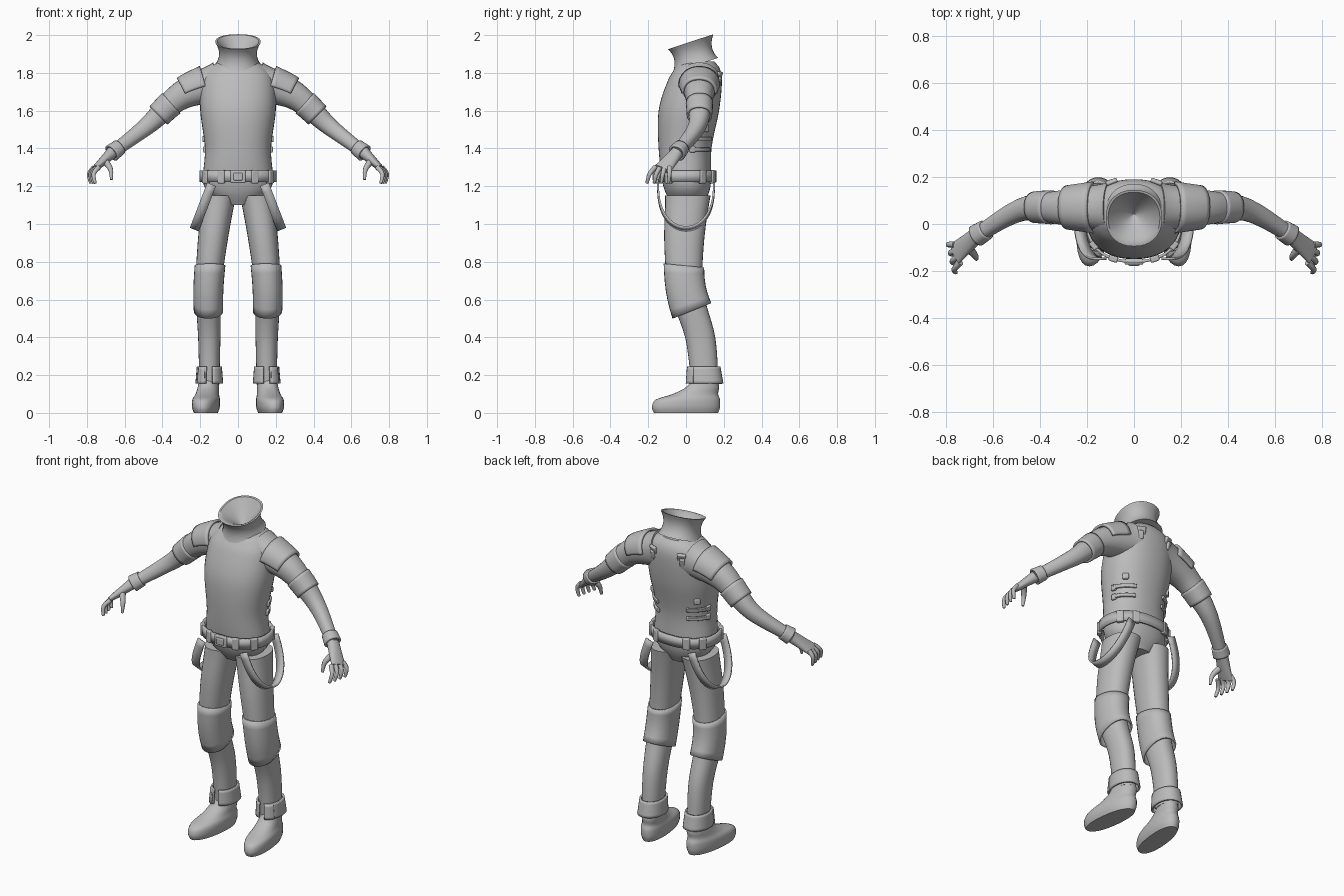
import bpy, bmesh, math
from mathutils import Vector, Matrix

old = bpy.data.objects.get("Cube")
if old:
    bpy.data.objects.remove(old)

grey = bpy.data.materials.new("plain_grey")
grey.use_nodes = True
grey.diffuse_color = (0.5, 0.5, 0.5, 1)
grey.node_tree.nodes["Principled BSDF"].inputs["Base Color"].default_value = grey.diffuse_color
parts = []


def finish(name, bm, mirror, thick=0.0, bevel=0.0):
    mesh = bpy.data.meshes.new(name)
    bm.to_mesh(mesh)
    bm.free()
    ob = bpy.data.objects.new(name, mesh)
    bpy.context.collection.objects.link(ob)
    mesh.materials.append(grey)
    if thick:
        mod = ob.modifiers.new("thickness", 'SOLIDIFY')
        mod.thickness, mod.offset = thick, 0
    if bevel:
        mod = ob.modifiers.new("bevel", 'BEVEL')
        mod.width, mod.segments = bevel, 2
    if mirror:
        ob.modifiers.new("mirror", 'MIRROR').use_mirror_merge = False
    parts.append(ob)


# A ring is a vector: centre x, y, z, half width, half depth, tilt
def spline(keys, steps=6):
    """Smooth curve through key vectors."""
    keys = [Vector(k) for k in keys]
    padded = [keys[0], *keys, keys[-1]]
    out = []
    for a, b, c, d in zip(padded, padded[1:], padded[2:], padded[3:]):
        for s in range(steps):
            t = s / steps
            bend = (a * 2 - b * 5 + c * 4 - d) + (b * 3 - c * 3 + d - a) * t
            out.append(b + (c - a + bend * t) * (t / 2))
    return out + [keys[-1]]


def sweep(points, width, depth, power=1.0):
    """Rings along a path, tapering from the first size to the second."""
    path = spline(points)
    rings = []
    for i, p in enumerate(path):
        fade = (1 - i / (len(path) - 1)) ** power
        size = [end + (start - end) * fade for start, end in (width, depth)]
        rings.append(Vector((*p, *size, 0)))
    return rings


def level(z, half_width, front, back):
    """Level ring on the centre line from its front and back reach."""
    return Vector((0, (back - front) / 2, z, half_width, (front + back) / 2, 0))


def at(rings, z):
    """The ring of a part at a given height."""
    for a, b in zip(rings, rings[1:]):
        if min(a.z, b.z) <= z <= max(a.z, b.z):
            return a + (b - a) * ((z - a.z) / (b.z - a.z))


def cover(rings, top, bottom, grow, tilt=(0, 0), steps=6):
    """Rings that wrap a part between two heights, enlarged."""
    out = []
    for i in range(steps + 1):
        t = i / steps
        ring = at(rings, top + (bottom - top) * t)
        scale = grow[0] + (grow[1] - grow[0]) * t
        out.append(Vector((*ring[:3], ring[3] * scale, ring[4] * scale,
                           tilt[0] + (tilt[1] - tilt[0]) * t)))
    return out


def oval(angle):
    """Point on a slightly boxy unit oval."""
    return [math.copysign(abs(v) ** 0.9, v) for v in (math.cos(angle), math.sin(angle))]


def loft(name, rings, level_rings=True, arc=None, mirror=True, thick=0.0, seg=28, skew=0.0):
    """Skin over rings, either level or square to the path."""
    bm = bmesh.new()
    rows = []
    start, end = [math.radians(v) for v in (arc or (0, 360))]
    count = seg + 1 if arc else seg
    for i, ring in enumerate(rings):
        c, ru, rv, tilt = Vector(ring[:3]), *ring[3:]
        u, v = Vector((1, 0, 0)), Vector((-skew, 1, tilt))
        if not level_rings:
            ahead, behind = rings[min(i + 1, len(rings) - 1)], rings[max(i - 1, 0)]
            along = (Vector(ahead[:3]) - Vector(behind[:3])).normalized()
            u = (Vector((0, 1, 0)) - along * along.y).normalized()
            v = along.cross(u)
        row = []
        for k in range(count):
            cu, sv = oval(start + (end - start) * k / seg)
            row.append(bm.verts.new(c + u * ru * cu + v * rv * sv))
        rows.append(row)
    for low, high in zip(rows, rows[1:]):
        for k in range(seg):
            j = (k + 1) % count
            bm.faces.new((low[k], low[j], high[j], high[k]))
    if not arc:
        if not thick:
            bm.faces.new(rows[0])
            bm.faces.new(rows[-1])
        bmesh.ops.recalc_face_normals(bm, faces=bm.faces)
    finish(name, bm, mirror, thick)


def plate(name, rings, z, degrees, size, mirror=True, lean=0.0):
    """Small bevelled block lying on the surface of a part."""
    x, y, z, ru, rv, _ = at(rings, z)
    a = math.radians(degrees)
    cu, sv = oval(a)
    turn = math.atan2(math.sin(a) / rv, math.cos(a) / ru) + math.pi / 2
    place = (Matrix.Translation((x + ru * cu, y + rv * sv, z)) @ Matrix.Rotation(turn, 4, 'Z')
             @ Matrix.Rotation(lean, 4, 'X') @ Matrix.Diagonal((*size, 1)))
    bm = bmesh.new()
    bmesh.ops.create_cube(bm, size=1, matrix=place)
    finish(name, bm, mirror, bevel=0.006)


# Torso
torso = spline([level(1.1, .08, .07, .09), level(1.2, .18, .12, .13), level(1.4, .175, .145, .135),
                level(1.6, .2, .145, .175), level(1.75, .195, .1, .19),
                level(1.82, .16, .06, .18), level(1.86, .1, .03, .15)])
loft("torso", torso, mirror=False, seg=40)

# Waisted collar that folds over its rim into a funnel
collar = []
for i in range(9):
    t = i / 8
    r = .1 + .02 * (2 * t - 1) ** 2
    collar.append((0, .05 - .025 * t, 1.84 + .125 * t, r, r, .33))
for i in range(7):
    t = i / 6
    r = .11 - .105 * t
    collar.append((0, .025 + .015 * t, 1.965 - .1 * t, r, r, .33 * (1 - t)))
loft("collar", collar, mirror=False, seg=36)

# Arm with shoulder pad and cuffs
wrist = Vector((.67, -.05, 1.375))
arm = sweep([(.1, .07, 1.75), (.3, .07, 1.68), (.48, .06, 1.52), wrist], (.11, .033), (.11, .033), 1.5)
loft("arm", arm, False)
loft("shoulder_pad", cover(arm, 1.73, 1.69, (1.1, 1.12)), False, arc=(0, 180), thick=.014)
loft("sleeve_cuff", cover(arm, 1.64, 1.575, (1, 1.1)), False, thick=.012)
loft("glove_cuff", cover(arm, 1.405, 1.376, (1.05, 1.25)), False, thick=.012)

# Hand
knuckles = Vector((.76, -.125, 1.29))
loft("palm", sweep([wrist, wrist.lerp(knuckles, .5), knuckles], (.034, .048), (.032, .015)), False)
for i, finger in enumerate(("index", "middle", "ring", "little")):
    spread = i - 1.5
    base = knuckles + Vector((.008 * spread - .01, .025 * spread, .01))
    bend = base + Vector((.026, .01 * spread - .015, -.035))
    tip = bend + Vector((-.008, .003 * spread - .01, -.05))
    loft(finger + "_finger", sweep([base, bend, tip], (.014, .007), (.014, .007), .6), False, seg=10)
loft("thumb", sweep([(.705, -.1, 1.335), (.675, -.135, 1.29), (.67, -.15, 1.235)],
                    (.02, .007), (.02, .007)), False, seg=10)

# Leg with knee sleeve and open ankle cuff
leg = sweep([(.1, .01, 1.15), (.135, -.01, .9), (.157, 0, .65), (.152, .075, .4), (.152, .1, .15)],
            (.09, .053), (.12, .072), 1.3)
loft("leg", leg)
loft("knee_sleeve", cover(leg, .78, .54, (1.04, 1.14), (-.1, .4)), thick=.01)
loft("ankle_cuff", cover(leg, .245, .155, (1.12, 1.3)), arc=(-78, 258), thick=.01)
loft("cuff_flap", cover(leg, .24, .155, (1.18, 1.4)), arc=(-72, -35), thick=.01, seg=8)

# Boot: outline shrinks towards the heel as it rises, toes turned out
boot = [(.17 - .15 * y, y, z, width, length, 0) for z, y, width, length in
        ((0, 0, .06, .17), (.03, 0, .07, .18), (.07, .01, .07, .17),
         (.1, .05, .06, .12), (.14, .09, .055, .085), (.2, .1, .045, .06))]
loft("boot", spline(boot, 4), skew=.11)

# Belt with buckle and fittings
belt = [level(z, .198, .16, .155) for z in (1.222, 1.283)]
loft("belt", belt, mirror=False, thick=.012, seg=48)
plate("belt_buckle", belt, 1.25, -90, (.08, .025, .066), mirror=False)
plate("buckle_panel", belt, 1.25, -90, (.05, .035, .04), mirror=False)
for side, degrees in enumerate((-66, -32, 32, 62)):
    plate(f"belt_fitting_{side}", belt, 1.25, degrees, (.04, .026, .07))

# Hanging hip straps
bm = bmesh.new()
across = Vector((.93, 0, .37)) * .025
previous = None
for k in range(33):
    a = math.pi * k / 32
    drop = abs(math.sin(a)) ** .8
    c = Vector((.14 + .09 * drop, -.148 * math.cos(a), 1.21 - .235 * drop))
    pair = bm.verts.new(c - across), bm.verts.new(c + across)
    if previous:
        bm.faces.new((*previous, *reversed(pair)))
    previous = pair
finish("hip_strap", bm, True, thick=.01)

# Straps and buckles on the back
for z, spot in ((1.395, "lower"), (1.45, "upper")):
    loft(spot + "_back_strap", cover(torso, z - .01, z + .01, (1.03, 1.03)), arc=(15, 62), thick=.012)
    plate(spot + "_strap_buckle", torso, z, 14, (.03, .024, .034))
plate("side_buckle", torso, 1.505, 40, (.035, .02, .035))
plate("shoulder_buckle", torso, 1.785, 62, (.05, .02, .045), lean=.4)
plate("shoulder_tab", torso, 1.755, 62, (.03, .02, .05), lean=.25)

# Smooth shading with crisp edges
bpy.ops.object.select_all(action='DESELECT')
for ob in parts:
    ob.select_set(True)
bpy.context.view_layer.objects.active = parts[0]
bpy.ops.object.shade_smooth_by_angle(angle=math.radians(40))
